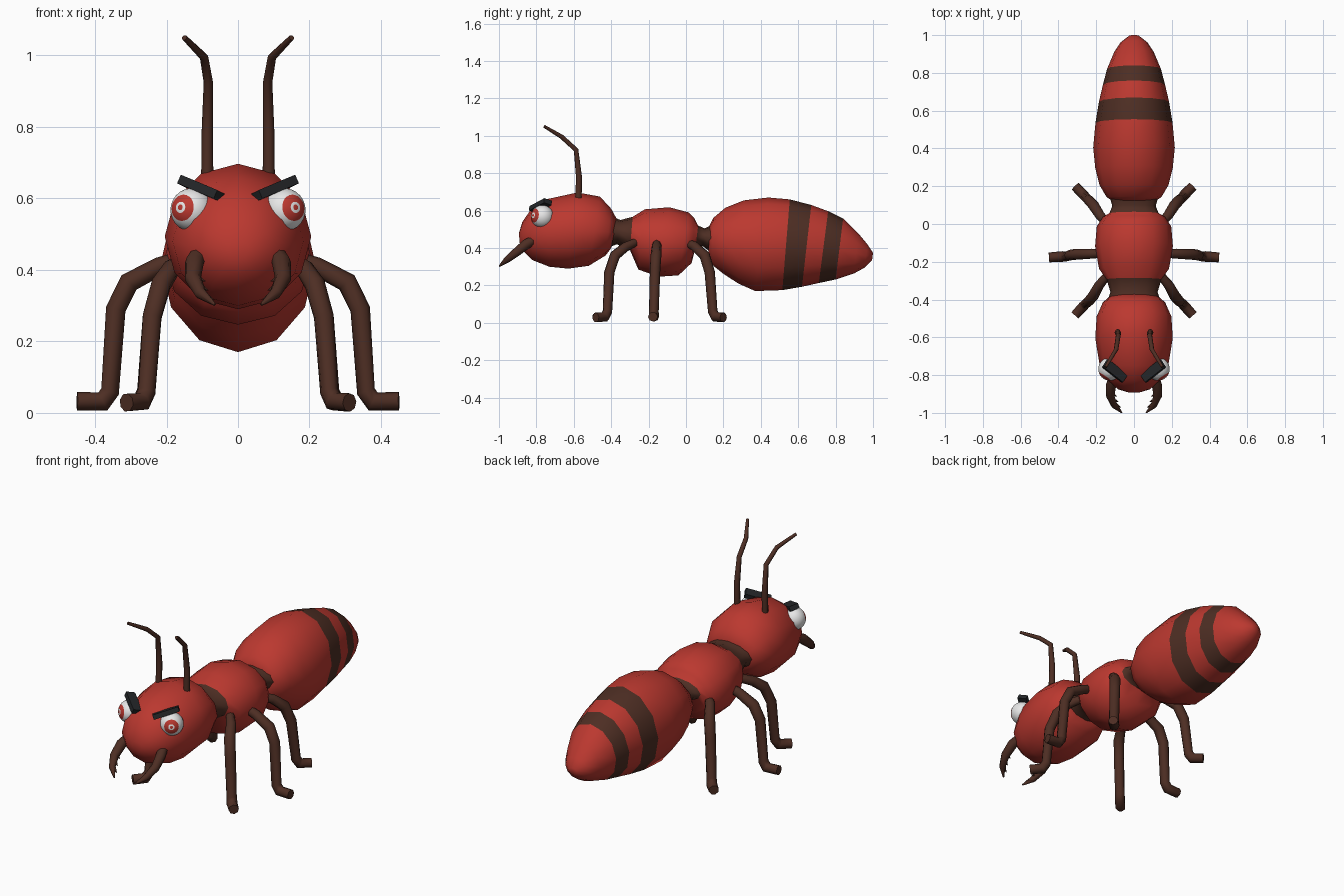
import bpy, bmesh, math
from mathutils import Vector, Matrix

if "Cube" in bpy.data.objects:
    bpy.data.objects.remove(bpy.data.objects["Cube"])


def material(name, rgb):
    m = bpy.data.materials.new(name)
    m.diffuse_color = (*rgb, 1)
    m.use_nodes = True
    m.node_tree.nodes["Principled BSDF"].inputs["Base Color"].default_value = m.diffuse_color
    return m


RED = material("shell red", (0.50, 0.040, 0.029))
BROWN = material("dark brown", (0.075, 0.027, 0.017))
WHITE = material("eye white", (0.80, 0.80, 0.80))
CHARCOAL = material("brow charcoal", (0.018, 0.020, 0.022))


def finish(name, bm, mats, angle=60):
    bmesh.ops.recalc_face_normals(bm, faces=bm.faces)
    me = bpy.data.meshes.new(name)
    bm.to_mesh(me)
    bm.free()
    for m in mats:
        me.materials.append(m)
    ob = bpy.data.objects.new(name, me)
    bpy.context.collection.objects.link(ob)
    bpy.ops.object.select_all(action='DESELECT')
    ob.select_set(True)
    bpy.context.view_layer.objects.active = ob
    if angle:
        bpy.ops.object.shade_smooth_by_angle(angle=math.radians(angle))
    return ob


def skin(bm, rings, brown=()):
    """Bridge rings of points and cap both ends; listed spans use material 1."""
    loops = [[bm.verts.new(p) for p in r] for r in rings]
    n = len(loops[0])
    for i, (a, b) in enumerate(zip(loops, loops[1:])):
        for k in range(n):
            f = bm.faces.new((a[k], a[(k + 1) % n], b[(k + 1) % n], b[k]))
            f.material_index = 1 if i in brown else 0
    bm.faces.new(loops[0])
    bm.faces.new(loops[-1])


def segment(name, sections, brown=(), sides=12):
    """Loft of ellipses; section = top y, top z, bottom y, bottom z, half width."""
    rings = []
    for yt, zt, yb, zb, w in sections:
        ring = []
        for k in range(sides):
            a = math.tau * k / sides
            t = (1 + math.cos(a)) / 2
            ring.append((w * math.sin(a), yb + (yt - yb) * t, zb + (zt - zb) * t))
        rings.append(ring)
    bm = bmesh.new()
    skin(bm, rings, brown)
    return finish(name, bm, [RED, BROWN])


def tube(name, path, radii, mat, sides=8):
    """Tapered tube swept along a path without twisting."""
    pts = [Vector(p) for p in path]
    prev, rings = None, []
    for i, p in enumerate(pts):
        d = ((p - pts[i - 1]).normalized() if i else Vector()) + \
            ((pts[i + 1] - p).normalized() if i < len(pts) - 1 else Vector())
        d.normalize()
        if prev is None:
            u = d.orthogonal().normalized()
        else:
            u = prev.rotation_difference(d) @ u
        prev, v = d, d.cross(u)
        rings.append([p + radii[i] * (u * math.cos(math.tau * k / sides)
                                      + v * math.sin(math.tau * k / sides))
                      for k in range(sides)])
    bm = bmesh.new()
    skin(bm, rings)
    return finish(name, bm, [mat])


# Body: head, thorax and abdomen joined by brown waists
segment("head", [
    (-0.893, 0.48, -0.89, 0.43, 0.03), (-0.875, 0.54, -0.875, 0.39, 0.085),
    (-0.83, 0.605, -0.82, 0.335, 0.14), (-0.75, 0.66, -0.73, 0.30, 0.183),
    (-0.58, 0.697, -0.63, 0.29, 0.205), (-0.46, 0.675, -0.52, 0.305, 0.198),
    (-0.40, 0.61, -0.43, 0.36, 0.165), (-0.37, 0.555, -0.40, 0.40, 0.13)])
segment("thorax", [
    (-0.39, 0.565, -0.42, 0.40, 0.14), (-0.35, 0.55, -0.37, 0.42, 0.125),
    (-0.285, 0.567, -0.30, 0.39, 0.145), (-0.22, 0.607, -0.255, 0.285, 0.185),
    (-0.09, 0.618, -0.145, 0.247, 0.206), (0.015, 0.59, -0.04, 0.254, 0.197),
    (0.045, 0.56, 0.03, 0.32, 0.165), (0.065, 0.52, 0.05, 0.40, 0.13),
    (0.10, 0.505, 0.09, 0.41, 0.115), (0.16, 0.535, 0.14, 0.37, 0.13)],
    brown=(0, 1, 7, 8))
segment("abdomen", [
    (0.125, 0.52, 0.12, 0.36, 0.115), (0.145, 0.56, 0.14, 0.31, 0.145),
    (0.21, 0.615, 0.20, 0.262, 0.182), (0.31, 0.655, 0.28, 0.21, 0.205),
    (0.44, 0.67, 0.37, 0.17, 0.216), (0.555, 0.66, 0.515, 0.175, 0.204),
    (0.67, 0.63, 0.62, 0.193, 0.186), (0.76, 0.597, 0.71, 0.213, 0.165),
    (0.84, 0.558, 0.80, 0.232, 0.143), (0.92, 0.48, 0.90, 0.265, 0.105),
    (0.97, 0.42, 0.955, 0.295, 0.07), (1.0, 0.375, 0.995, 0.335, 0.025)],
    brown=(5, 7))

# Leg paths for one side, from hip to toe
LEGS = {
    "front_leg": [(0.14, -0.27, 0.43), (0.185, -0.325, 0.405), (0.215, -0.38, 0.36),
                  (0.24, -0.41, 0.27), (0.255, -0.42, 0.06),
                  (0.268, -0.435, 0.032), (0.312, -0.483, 0.029)],
    "middle_leg": [(0.16, -0.155, 0.43), (0.22, -0.157, 0.41), (0.305, -0.16, 0.365),
                   (0.342, -0.165, 0.29), (0.358, -0.172, 0.06),
                   (0.378, -0.172, 0.032), (0.45, -0.177, 0.033)],
    "rear_leg": [(0.14, -0.0, 0.43), (0.18, 0.045, 0.41), (0.215, 0.10, 0.36),
                 (0.24, 0.127, 0.27), (0.258, 0.143, 0.06),
                 (0.27, 0.158, 0.032), (0.312, 0.20, 0.029)],
}
LEG_RADII = (0.022, 0.026, 0.029, 0.028, 0.026, 0.028, 0.026)

for s, side in ((-1, "left"), (1, "right")):
    def mir(path):
        return [(s * x, y, z) for x, y, z in path]

    for name, path in LEGS.items():
        tube(f"{name}_{side}", mir(path), LEG_RADII, BROWN)

    # Antenna
    tube(f"antenna_{side}", mir([
        (0.086, -0.575, 0.66), (0.086, -0.572, 0.78), (0.083, -0.588, 0.925),
        (0.095, -0.665, 0.995), (0.15, -0.757, 1.05)]),
        (0.017, 0.016, 0.013, 0.012, 0.008), BROWN)

    # Mandible with small teeth on its inner edge
    tube(f"mandible_{side}", mir([
        (0.105, -0.80, 0.45), (0.122, -0.855, 0.42), (0.126, -0.91, 0.375),
        (0.105, -0.96, 0.335), (0.065, -0.998, 0.303)]),
        (0.024, 0.027, 0.023, 0.017, 0.004), BROWN)
    for i, (x, y, z) in enumerate([(0.105, -0.90, 0.38), (0.097, -0.93, 0.355),
                                   (0.083, -0.958, 0.33)]):
        tube(f"tooth_{side}_{i + 1}", mir([(x + 0.012, y, z), (x - 0.014, y - 0.012, z - 0.012)]),
             (0.012, 0.001), BROWN, 6)

    # Eye: sphere with its pole along the gaze, iris rings set by angle
    gaze = Vector((s * 0.55, -0.82, 0.12)).normalized()
    centre = Vector((s * 0.128, -0.768, 0.568))
    bm = bmesh.new()
    bmesh.ops.create_uvsphere(bm, u_segments=24, v_segments=24, radius=0.061)
    for f in bm.faces:
        a = math.degrees(f.calc_center_median().angle(Vector((0, 0, 1))))
        f.material_index = 1 if a < 7.5 or 15 < a < 37.5 else 0
    bm.transform(Matrix.Translation(centre) @ gaze.to_track_quat('Z', 'Y').to_matrix().to_4x4())
    finish(f"eye_{side}", bm, [WHITE, RED])

    # Slanted brow block above the eye
    outer, inner = Vector((s * 0.152, -0.738, 0.648)), Vector((s * 0.05, -0.818, 0.605))
    along = (inner - outer).normalized()
    out = Vector((s * 0.5, -0.8, 0.25))
    out = (out - along * out.dot(along)).normalized()
    rot = Matrix((along, out, along.cross(out))).transposed().to_4x4()
    bm = bmesh.new()
    bmesh.ops.create_cube(bm, size=1)
    bm.transform(Matrix.Translation((outer + inner) / 2) @ rot
                 @ Matrix.Diagonal(((inner - outer).length, 0.05, 0.026, 1)))
    finish(f"brow_{side}", bm, [CHARCOAL], angle=0)
